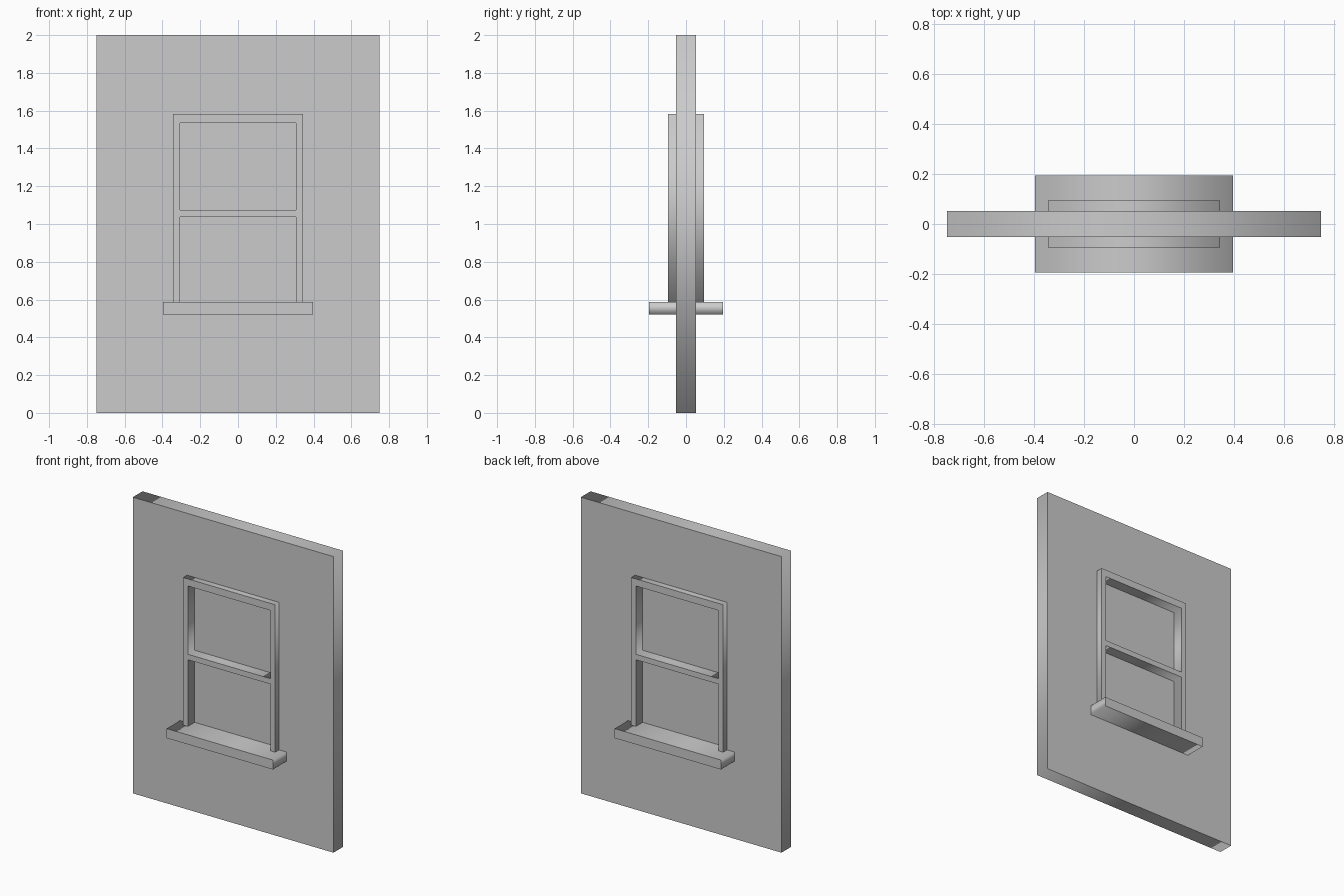
import bpy
from math import pi

if "Cube" in bpy.data.objects:
    bpy.data.objects.remove(bpy.data.objects["Cube"])


def rect(x, z0, z1):
    return [(-x, z0), (x, z0), (x, z1), (-x, z1)]


def slab(name, outlines, half_depth):
    """Extrude front-view outlines (first is outer, rest are holes) along y."""
    cu = bpy.data.curves.new(name, 'CURVE')
    cu.dimensions = '2D'
    cu.fill_mode = 'BOTH'
    cu.extrude = half_depth
    for pts in outlines:
        sp = cu.splines.new('POLY')
        sp.points.add(len(pts) - 1)
        for p, (x, z) in zip(sp.points, pts):
            p.co = (x, z, 0, 1)
        sp.use_cyclic_u = True
    ob = bpy.data.objects.new(name, cu)
    bpy.context.collection.objects.link(ob)
    ob.rotation_euler.x = pi / 2
    bpy.ops.object.select_all(action='DESELECT')
    ob.select_set(True)
    bpy.context.view_layer.objects.active = ob
    bpy.ops.object.convert(target='MESH')
    return bpy.context.object


SILL_X, SILL_Z0, SILL_Z1 = 0.397, 0.522, 0.586
FRAME_X, FRAME_TOP = 0.344, 1.582
PANE_X, PANE_TOP = 0.308, 1.534
BAR_Z0, BAR_Z1 = 1.036, 1.073

# Wall with an opening for the frame and the wider sill
opening = [(-SILL_X, SILL_Z0), (SILL_X, SILL_Z0), (SILL_X, SILL_Z1),
           (FRAME_X, SILL_Z1), (FRAME_X, FRAME_TOP), (-FRAME_X, FRAME_TOP),
           (-FRAME_X, SILL_Z1), (-SILL_X, SILL_Z1)]
slab("wall", [rect(0.75, 0, 2), opening], 0.052)

# Sill running through the wall
slab("sill", [rect(SILL_X, SILL_Z0, SILL_Z1)], 0.195)

# Frame with middle bar, open at the bottom where it stands on the sill
frame = [(-FRAME_X, SILL_Z1), (-PANE_X, SILL_Z1), (-PANE_X, BAR_Z0),
         (PANE_X, BAR_Z0), (PANE_X, SILL_Z1), (FRAME_X, SILL_Z1),
         (FRAME_X, FRAME_TOP), (-FRAME_X, FRAME_TOP)]
slab("window_frame", [frame, rect(PANE_X, BAR_Z1, PANE_TOP)], 0.094)

# Recessed panes
slab("upper_pane", [rect(PANE_X, BAR_Z1, PANE_TOP)], 0.022)
slab("lower_pane", [rect(PANE_X, SILL_Z1, BAR_Z0)], 0.022)
